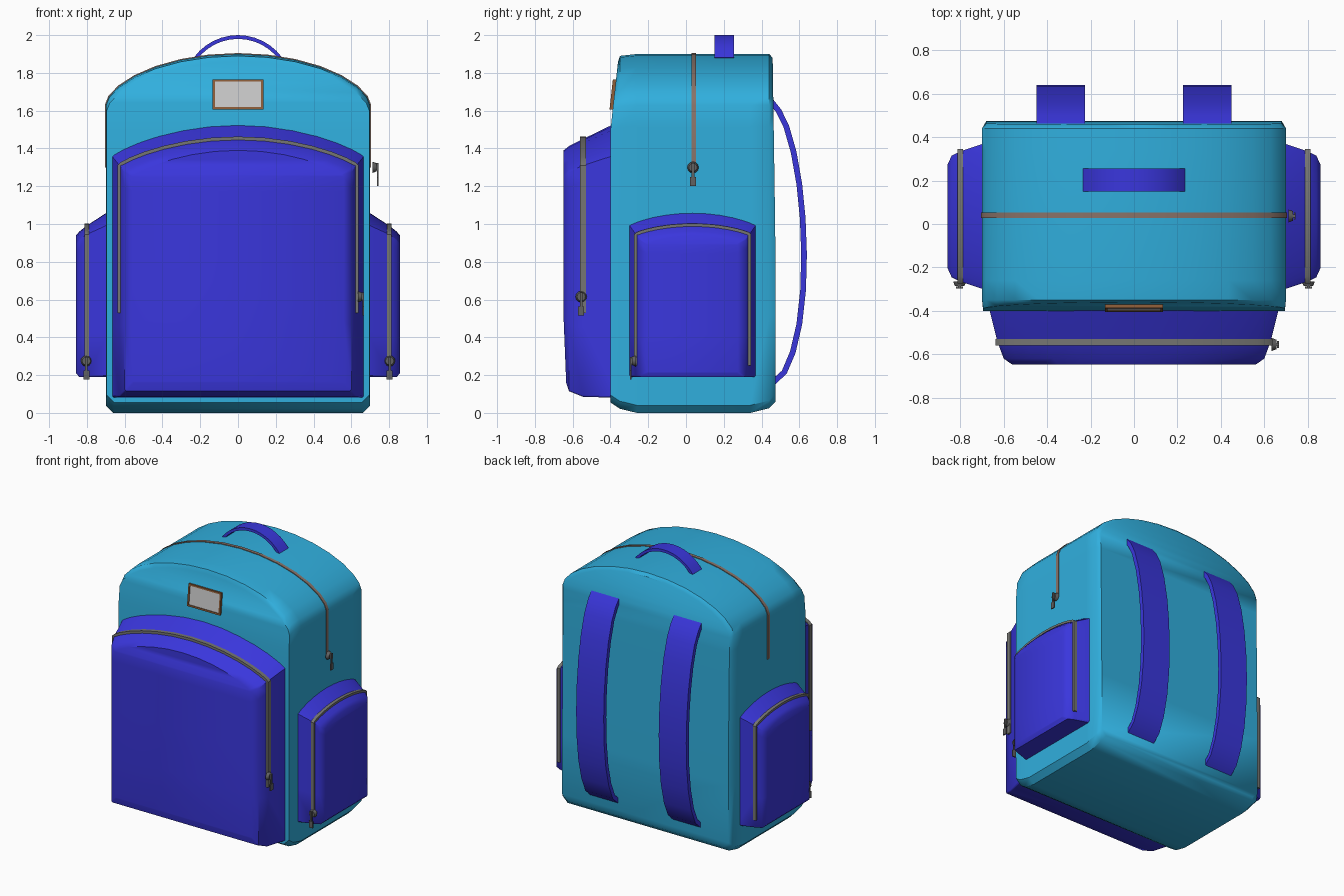
import bpy, bmesh, math
from mathutils import Vector, Matrix

if "Cube" in bpy.data.objects:
    bpy.data.objects.remove(bpy.data.objects["Cube"])


def material(name, rgb):
    m = bpy.data.materials.new(name)
    m.diffuse_color = (*rgb, 1)
    m.use_nodes = True
    m.node_tree.nodes["Principled BSDF"].inputs["Base Color"].default_value = m.diffuse_color
    return m


TEAL = material("teal_fabric", (0.03, 0.43, 0.73))
BLUE = material("blue_fabric", (0.042, 0.037, 0.72))
BROWN = material("brown_trim", (0.27, 0.11, 0.04))
TAUPE = material("main_zip_tape", (0.25, 0.17, 0.14))
ZIP = material("zip_tape", (0.18, 0.18, 0.17))
METAL = material("zip_metal", (0.12, 0.12, 0.12))


def finish(name, bm, mat=None):
    bmesh.ops.recalc_face_normals(bm, faces=bm.faces[:])
    me = bpy.data.meshes.new(name)
    bm.to_mesh(me)
    bm.free()
    ob = bpy.data.objects.new(name, me)
    bpy.context.collection.objects.link(ob)
    if mat:
        me.materials.append(mat)
    return ob


def front(u, d, z):
    return Vector((u, d, z))


def side(s):
    return lambda u, d, z: Vector((-s * d, u + 0.035, z))


def arch(w, zs, zt, p, n=14):
    ts = [math.pi * i / n for i in range(n + 1)]
    return [(w * math.cos(t), zs + (zt - zs) * max(0, math.sin(t)) ** (2 * p)) for t in ts]


def outline(w, z0, zs, zt, p, c):
    right = [(w - c, z0), (w, z0 + c)] + [(w, z0 + (zs - z0) * f) for f in (0.3, 0.6, 0.93)]
    return right + arch(w, zs, zt, p) + [(-u, z) for u, z in reversed(right)]


# Stuffed fabric volume: arched outlines lofted through depth, capped with strips
def shell(name, rings, mat, p, c, place=front, lean=lambda d, z: 0):
    bm = bmesh.new()
    loops = [[bm.verts.new(place(u, d + lean(d, z), z)) for u, z in outline(w, z0, zs, zt, p, c)]
             for d, w, z0, zs, zt in rings]
    n = len(loops[0])
    for a, b in zip(loops, loops[1:]):
        for i in range(n):
            j = (i + 1) % n
            bm.faces.new((a[i], a[j], b[j], b[i]))
    for cap in (loops[0], loops[-1]):
        for i in range(n // 2):
            ids = sorted({i, i + 1, n - 2 - i, n - 1 - i})
            if len(ids) > 2:
                bm.faces.new([cap[k] for k in ids])
    return finish(name, bm, mat)


# Flat strip with thickness following a 2D path
def band(name, path, d0, d1, thick, mat, place=front):
    bm = bmesh.new()
    secs = []
    for i, pt in enumerate(path):
        a, b = Vector(path[max(i - 1, 0)]), Vector(path[min(i + 1, len(path) - 1)])
        t = (b - a).normalized()
        off = Vector((t.y, -t.x)) * thick / 2
        o, q = Vector(pt) + off, Vector(pt) - off
        secs.append([bm.verts.new(place(v.x, d, v.y)) for v, d in ((o, d0), (o, d1), (q, d1), (q, d0))])
    for a, b in zip(secs, secs[1:]):
        for i in range(4):
            j = (i + 1) % 4
            bm.faces.new((a[i], a[j], b[j], b[i]))
    bm.faces.new(secs[0])
    bm.faces.new(secs[-1])
    return finish(name, bm, mat)


def box(bm, center, size):
    bmesh.ops.create_cube(bm, size=1, matrix=Matrix.Translation(center) @ Matrix.Diagonal((*size, 1)))


# Zip slider with a hanging pull tab, facing -y before rotation
def puller(name, loc, angle):
    bm = bmesh.new()
    bmesh.ops.create_cone(bm, cap_ends=True, segments=12, radius1=0.03, radius2=0.022, depth=0.022,
                          matrix=Matrix.Rotation(math.pi / 2, 4, 'X'))
    box(bm, (0, -0.014, 0.002), (0.014, 0.016, 0.04))
    box(bm, (0, -0.018, -0.04), (0.014, 0.007, 0.05))
    box(bm, (0, -0.018, -0.075), (0.032, 0.008, 0.048))
    ob = finish(name, bm, METAL)
    ob.location = loc
    ob.rotation_euler.z = angle


# Main body
def body_lean(d, z):
    if d < -0.39:
        return 0.04 * max(0, z - 1.5) / 0.36
    return -0.015 * max(0, z - 0.8) if d > 0.46 else 0


shell("main_body", [(-0.40, 0.695, 0.055, 1.60, 1.86), (-0.35, 0.70, 0.022, 1.625, 1.89),
                    (-0.26, 0.70, 0, 1.63, 1.90), (0.34, 0.70, 0, 1.63, 1.90),
                    (0.44, 0.70, 0.025, 1.63, 1.90), (0.475, 0.68, 0.06, 1.61, 1.88)],
      TEAL, 0.6, 0.04, lean=body_lean)
band("main_zip", [(0.70, 1.30)] + arch(0.70, 1.63, 1.90, 0.6) + [(-0.70, 1.30)],
     0.028, 0.052, 0.01, TAUPE)
puller("main_zip_puller", (0.722, 0.037, 1.30), math.pi / 2)

# Front pocket
shell("front_pocket", [(-0.36, 0.675, 0.08, 1.37, 1.54), (-0.545, 0.628, 0.085, 1.31, 1.45),
                       (-0.62, 0.60, 0.115, 1.275, 1.412), (-0.648, 0.56, 0.16, 1.25, 1.39)],
      BLUE, 0.85, 0.008,
      lean=lambda d, z: 0.04 * max(0, 0.5 - z) if d < -0.63 else 0)
band("front_pocket_zip", [(0.63, 0.53)] + arch(0.63, 1.31, 1.454, 0.85) + [(-0.63, 0.53)],
     -0.56, -0.53, 0.018, ZIP)
puller("front_pocket_puller", (0.645, -0.555, 0.615), math.pi / 2)

# Side pockets and straps, one per side
strap_path = [(0.45, 1.65), (0.49, 1.60), (0.53, 1.52), (0.57, 1.38), (0.60, 1.21), (0.618, 1.03),
              (0.625, 0.84), (0.62, 0.65), (0.60, 0.47), (0.565, 0.32), (0.52, 0.215), (0.465, 0.165)]
for s, label in ((1, "right"), (-1, "left")):
    shell(label + "_pocket", [(-0.68, 0.34, 0.19, 1.0, 1.07), (-0.80, 0.30, 0.19, 0.945, 0.992),
                              (-0.84, 0.28, 0.19, 0.915, 0.96), (-0.858, 0.24, 0.21, 0.89, 0.94)],
          BLUE, 0.85, 0.008, side(s))
    band(label + "_pocket_zip", [(0.302, 0.25)] + arch(0.302, 0.945, 0.995, 0.85) + [(-0.302, 0.25)],
         -0.812, -0.788, 0.016, ZIP, side(s))
    puller(label + "_pocket_puller", (s * 0.803, -0.275, 0.275), 0)
    band(label + "_strap", strap_path, s * 0.225, s * 0.45, 0.03, BLUE,
         lambda a, d, b: Vector((d, a, b)))

# Carry handle
angles = [math.radians(54 - 9 * i) for i in range(13)]
band("carry_handle", [(0.28 * math.sin(a), 1.71 + 0.28 * math.cos(a)) for a in angles],
     0.15, 0.255, 0.02, BLUE)

# Name panel and its frame
bm = bmesh.new()
box(bm, (0, 0, 0), (0.255, 0.014, 0.145))
panel = finish("front_panel", bm)
bm = bmesh.new()
for s in (1, -1):
    box(bm, (s * 0.128, 0, 0), (0.012, 0.026, 0.16))
    box(bm, (0, 0, s * 0.074), (0.244, 0.026, 0.012))
frame = finish("panel_frame", bm, BROWN)
for ob in (panel, frame):
    ob.location = (0, -0.383, 1.685)
    ob.rotation_euler.x = -0.11

bpy.ops.object.select_all(action='SELECT')
bpy.context.view_layer.objects.active = panel
bpy.ops.object.shade_smooth_by_angle(angle=math.radians(42))
